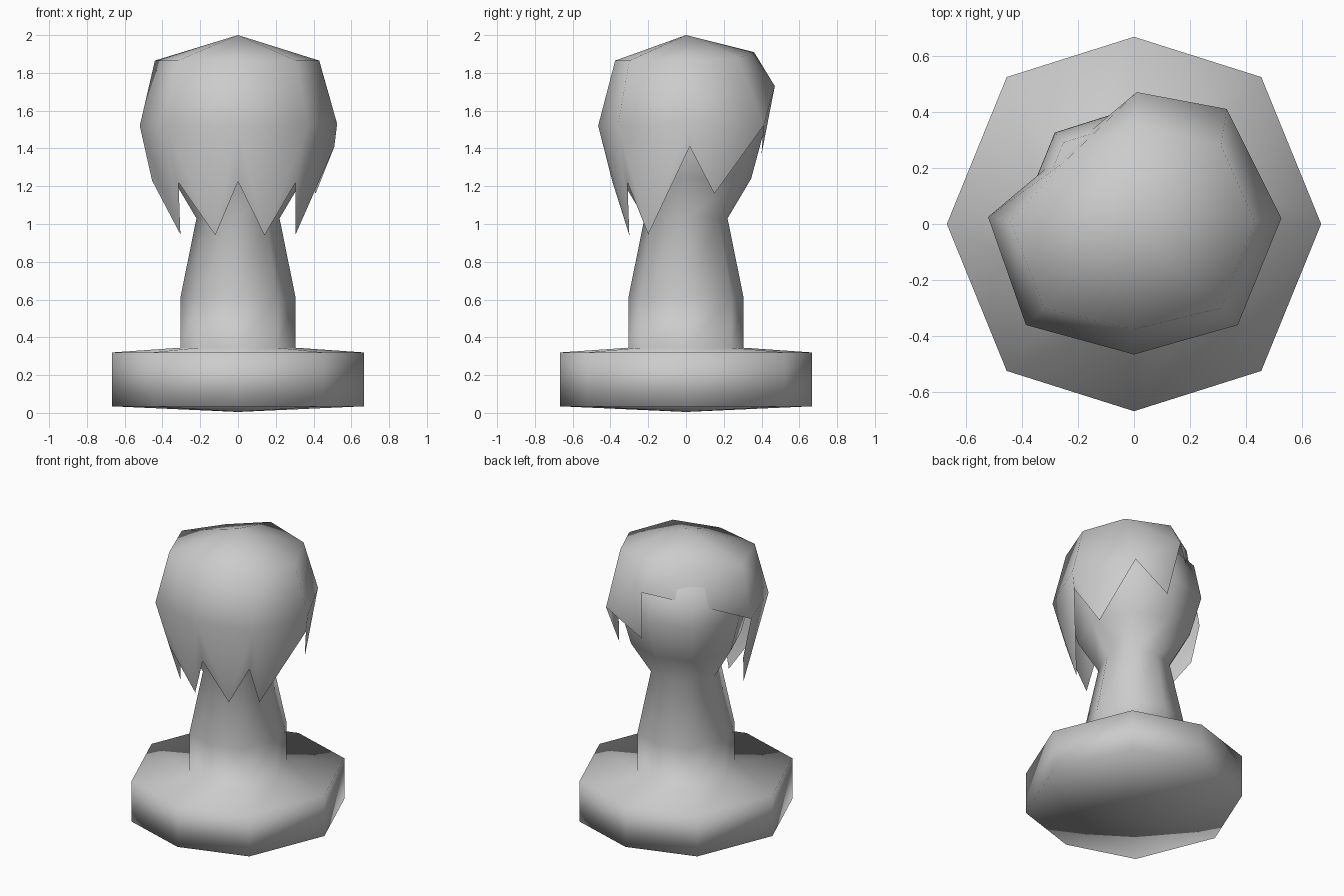
import bpy, bmesh
from mathutils import Vector

old = bpy.data.objects.get("Cube")
if old:
    bpy.data.objects.remove(old, do_unlink=True)

grey = bpy.data.materials.new("plain_grey")
grey.use_nodes = True
COLOUR = (0.6, 0.6, 0.6, 1)
grey.diffuse_color = COLOUR
grey.node_tree.nodes["Principled BSDF"].inputs["Base Color"].default_value = COLOUR


def finish(bm, name):
    """Turn a bmesh into a smooth, grey object."""
    for f in bm.faces:
        f.smooth = True
    mesh = bpy.data.meshes.new(name)
    bm.to_mesh(mesh)
    bm.free()
    mesh.materials.append(grey)
    obj = bpy.data.objects.new(name, mesh)
    bpy.context.collection.objects.link(obj)
    return obj


# Slightly stretched octagon shared by base, body and head
quarter = [(1, 0), (.68, .785), (0, 1), (-.68, .785)]
octagon = quarter + [(-x, -y) for x, y in quarter]


def lathe(name, profile, low, high):
    """Stack octagons of (radius, height), closed by a point at each end."""
    bm = bmesh.new()
    rings = [[bm.verts.new((r * x, r * y, z)) for x, y in octagon] for r, z in profile]
    bottom, top = bm.verts.new((0, 0, low)), bm.verts.new((0, 0, high))
    for i in range(8):
        j = (i + 1) % 8
        for a, b in zip(rings, rings[1:]):
            bm.faces.new((a[i], a[j], b[j], b[i]))
        bm.faces.new((bottom, rings[0][j], rings[0][i]))
        bm.faces.new((top, rings[-1][i], rings[-1][j]))
    return finish(bm, name)


# Base, body and head in one continuous surface
lathe("base_body_and_head",
      [(.667, .035), (.667, .32), (.305, .345), (.305, .61), (.22, 1.03),
       (.345, 1.24), (.415, 1.5), (.37, 1.74)], .005, 1.87)

# Hair shell: columns run from the +x side round the back to the front
crown = [(.43, .01, 1.865), (.31, .28, 1.88), (0, .36, 1.91), (-.25, .22, 1.88),
         (-.44, .01, 1.865), (-.32, -.3, 1.865), (0, -.375, 1.865), (.31, -.3, 1.865)]
middle = [(.525, .02, 1.53), (.33, .41, 1.52), (.01, .47, 1.73), None,
          (-.52, .025, 1.52), (-.385, -.36, 1.52), (0, -.465, 1.52), (.37, -.36, 1.52)]
notch = {0: (.51, .02, 1.41), 4: (-.455, .02, 1.23), 5: (-.315, -.31, 1.22),
         6: (0, -.39, 1.225), 7: (.305, -.31, 1.22)}
lock = {0: (.41, .15, 1.16), 1: (.06, .4, 1.37), 4: (-.305, -.2, .945),
        5: (-.12, -.3, .94), 6: (.14, -.3, .94), 7: (.305, -.2, .945)}

bm = bmesh.new()
apex = bm.verts.new((0, 0, 2))
crown = [bm.verts.new(p) for p in crown]
middle = [p and bm.verts.new(p) for p in middle]
notch = {i: bm.verts.new(p) for i, p in notch.items()}
lock = {i: bm.verts.new(p) for i, p in lock.items()}
for i in range(8):
    j = (i + 1) % 8
    bm.faces.new((apex, crown[i], crown[j]))
    if middle[i] and middle[j]:
        bm.faces.new((crown[i], middle[i], middle[j], crown[j]))
    # Pointed locks hang between neighbouring columns
    if i in lock:
        loop = [middle[i], notch.get(i), lock[i], notch.get(j), middle[j]]
        loop = [v for v in loop if v]
        tip = loop.index(lock[i])
        for a, b in zip(loop[:tip], loop[1:tip + 1]):
            if b is not lock[i]:
                bm.faces.new((a, b, lock[i]))
        for a, b in zip(loop[tip + 1:], loop[tip + 2:]):
            bm.faces.new((lock[i], a, b))
        bm.faces.new((middle[i], lock[i], middle[j]))
# Parted fringe above the face
bm.faces.new((crown[2], middle[2], crown[3]))
bm.faces.new((crown[3], middle[2], middle[4]))
bm.faces.new((crown[3], middle[4], crown[4]))
finish(bm, "hair")
